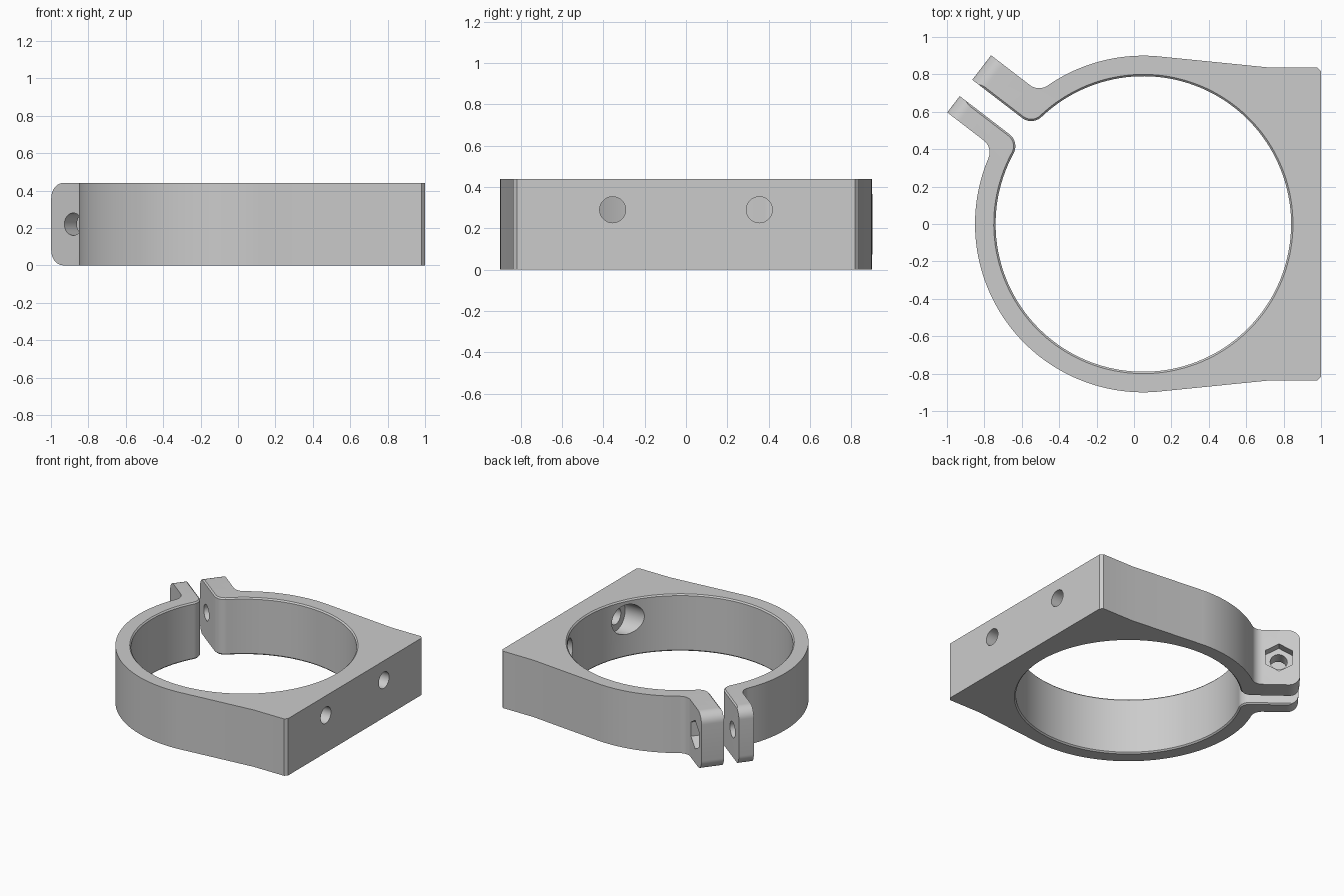
import bpy, bmesh
from math import sin, cos, pi, atan2, acos, sqrt, hypot, radians
from mathutils import Vector

cube = bpy.data.objects.get("Cube")
if cube:
    bpy.data.objects.remove(cube, do_unlink=True)

HEIGHT = 0.44
CX = 0.05                       # ring centre on x
R_IN, R_OUT = 0.79, 0.90
SLIT = radians(142.5)           # direction of the clamp slit
GAP, THIN, THICK = 0.055, 0.165, 0.22   # ear faces, measured from the slit middle
TIP, FILLET = 1.195, 0.08
BOLT_U, BOLT_Z = 1.047, 0.22

grey = bpy.data.materials.new("plain grey")
grey.use_nodes = True
grey.diffuse_color = (0.6, 0.6, 0.6, 1)
grey.node_tree.nodes["Principled BSDF"].inputs["Base Color"].default_value = (0.6, 0.6, 0.6, 1)


def slit_point(u, n, z=0.0):
    """Along the slit (u), across it (n), to model space."""
    return Vector((CX + u * cos(SLIT) + n * sin(SLIT), u * sin(SLIT) - n * cos(SLIT), z))


def arc(cx, cy, r, a0, a1, steps):
    return [(cx + r * cos(a0 + (a1 - a0) * i / steps), cy + r * sin(a0 + (a1 - a0) * i / steps))
            for i in range(steps + 1)]


def blend(side, offset, radius):
    """Ear face from its tip, then a fillet that runs onto the ring."""
    n = offset + FILLET
    u = sqrt((radius + FILLET) ** 2 - n ** 2)
    pts = [(TIP, offset)] + arc(u, n, FILLET, -pi / 2, atan2(-n, -u) , 10)
    return [slit_point(a, side * b) for a, b in pts]


def ring_arc(radius, a0, a1, steps):
    return [Vector((x, y, 0)) for x, y in arc(CX, 0, radius, a0, a1, steps)][1:-1]


def angle(p):
    return atan2(p.y, p.x - CX) % (2 * pi)


def prism(name, pts, sweep):
    bm = bmesh.new()
    face = bm.faces.new([bm.verts.new(p) for p in pts])
    out = bmesh.ops.extrude_face_region(bm, geom=[face], use_keep_orig=True)
    moved = [v for v in out["geom"] if isinstance(v, bmesh.types.BMVert)]
    bmesh.ops.translate(bm, verts=moved, vec=sweep)
    bmesh.ops.recalc_face_normals(bm, faces=bm.faces[:])
    mesh = bpy.data.meshes.new(name)
    bm.to_mesh(mesh)
    bm.free()
    obj = bpy.data.objects.new(name, mesh)
    bpy.context.collection.objects.link(obj)
    mesh.materials.append(grey)
    return obj


# Inner run: ear, bore, ear
upper_in, lower_in = blend(1, GAP, R_IN), blend(-1, GAP, R_IN)
inner = (upper_in
         + ring_arc(R_IN, angle(upper_in[-1]), angle(lower_in[-1]) - 2 * pi, 140)
         + lower_in[::-1])

# Outer run: ear, ring, mounting block, ring, ear
upper_out, lower_out = blend(1, THICK, R_OUT), blend(-1, THIN, R_OUT)
shoulder = Vector((0.72, 0.837, 0))
tangent = angle(shoulder) + acos(R_OUT / hypot(shoulder.x - CX, shoulder.y))
block = [shoulder, Vector((0.98, 0.837, 0)), Vector((1.0, 0.817, 0))]
outer = (lower_out
         + ring_arc(R_OUT, angle(lower_out[-1]), 2 * pi - tangent, 70)
         + [Vector((p.x, -p.y, 0)) for p in block] + block[::-1]
         + ring_arc(R_OUT, tangent, angle(upper_out[-1]), 30)
         + upper_out[::-1])

clamp = prism("clamp_ring", inner + outer, Vector((0, 0, HEIGHT)))

# Small chamfer along both rims of the inner run
bm = bmesh.new()
bm.from_mesh(clamp.data)
run = {(round(p.x, 4), round(p.y, 4)) for p in inner}
rim = [e for e in bm.edges
       if abs(e.verts[0].co.z - e.verts[1].co.z) < 0.001
       and all((round(v.co.x, 4), round(v.co.y, 4)) in run for v in e.verts)]
bmesh.ops.bevel(bm, geom=rim, offset=0.01, segments=1, affect='EDGES')
bm.to_mesh(clamp.data)
bm.free()

cutters = []

# Clamp bolt hole and hexagonal nut pocket
across = slit_point(0, 1) - slit_point(0, 0)
for name, r, steps, start in (("bolt_hole", 0.06, 32, -0.4), ("nut_pocket", 0.11, 6, 0.155)):
    pts = arc(BOLT_U, BOLT_Z, r, pi / 2, 5 * pi / 2, steps)[:-1]
    cutters.append(prism(name, [slit_point(u, start, z) for u, z in pts], across * (0.4 - start)))

# Rounded ear tips, top and bottom
for name, flip in (("tip_round_low", False), ("tip_round_high", True)):
    pts = arc(TIP - FILLET, FILLET, FILLET, -pi / 2, 0, 10)
    pts += [(TIP + 0.1, FILLET), (TIP + 0.1, -0.1), (TIP - FILLET, -0.1)]
    pts = [slit_point(u, -0.4, HEIGHT - z if flip else z) for u, z in pts]
    cutters.append(prism(name, pts, across * 0.8))

# Mounting screw holes, counterbored from the bore side
for y in (-0.355, 0.355):
    for name, r, x0, x1 in (("screw_hole", 0.063, 0.6, 1.1), ("screw_counterbore", 0.115, 0.5, 0.85)):
        pts = [Vector((x0, a, b)) for a, b in arc(y, 0.29, r, 0, 2 * pi, 40)[:-1]]
        cutters.append(prism(name, pts, Vector((x1 - x0, 0, 0))))

for c in cutters:
    c.hide_render = True
    mod = clamp.modifiers.new(c.name, 'BOOLEAN')
    mod.operation, mod.solver, mod.object = 'DIFFERENCE', 'EXACT', c

# Bake the cuts, then drop the cutters
bpy.context.view_layer.update()
baked = bpy.data.meshes.new_from_object(clamp.evaluated_get(bpy.context.evaluated_depsgraph_get()))
clamp.modifiers.clear()
clamp.data = baked
for c in cutters:
    bpy.data.objects.remove(c, do_unlink=True)

bpy.ops.object.select_all(action='DESELECT')
clamp.select_set(True)
bpy.context.view_layer.objects.active = clamp
bpy.ops.object.shade_smooth_by_angle(angle=radians(25))
